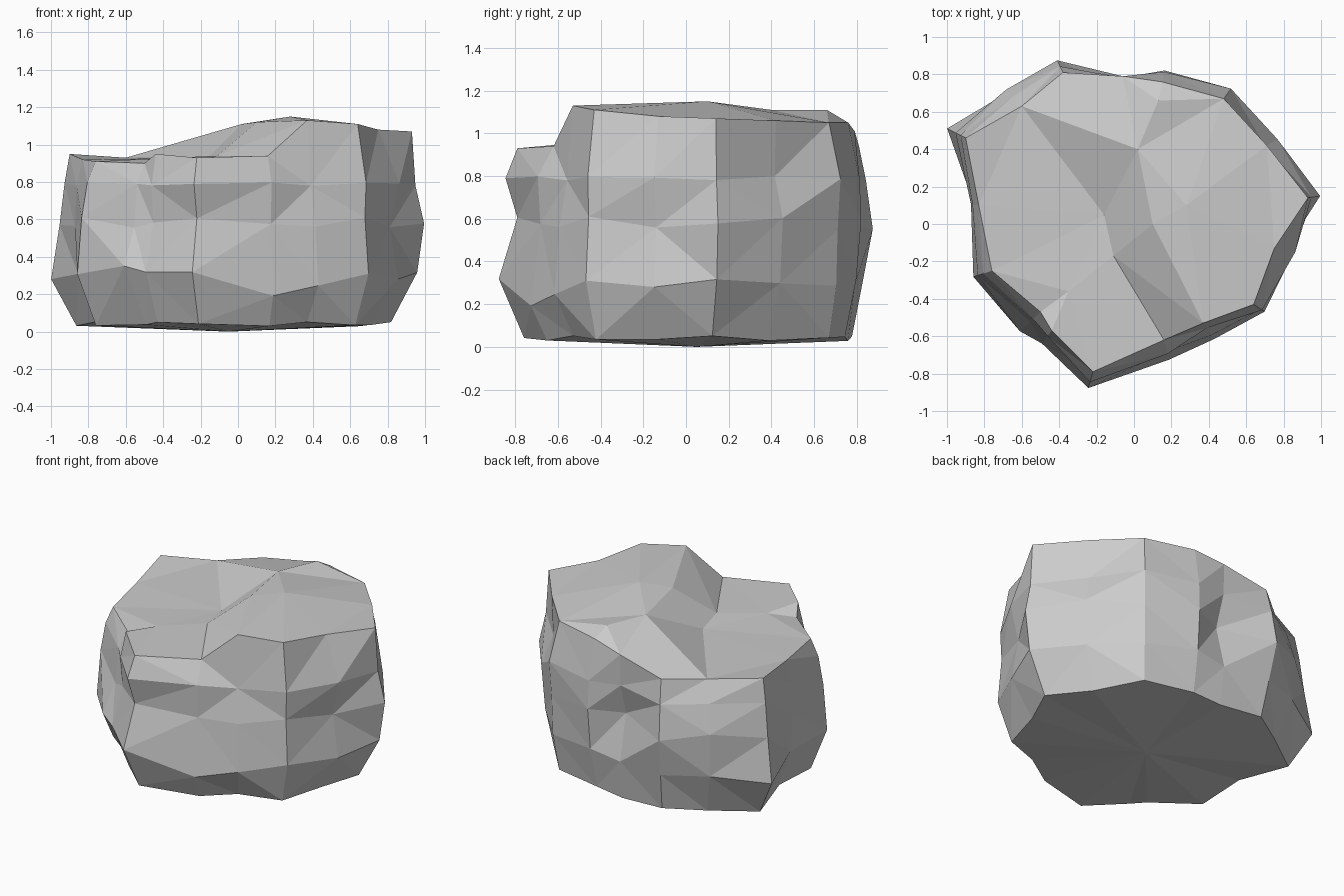
import bpy, bmesh, math
from mathutils.geometry import delaunay_2d_cdt

# Rim of the top (x, y, z) and, per column, how far each lower ring bulges
columns = [
    (-.22, -.79, .93, 1.07, 1.00, 1.11, .96),
    (.16, -.62, .94, 1.12, 1.10, 1.17, 1.05),
    (.37, -.53, 1.13, 1.05, 1.12, 1.16, 1.00),
    (.64, -.43, 1.11, 1.07, 1.06, 1.09, .98),
    (.75, -.13, 1.08, 1.15, 1.08, 1.14, .95),
    (.93, .14, 1.07, 1.02, 1.07, 1.03, .88),
    (.71, .42, 1.06, .99, 1.08, 1.05, .92),
    (.48, .67, 1.05, 1.08, 1.06, 1.05, 1.00),
    (.15, .76, 1.05, 1.07, 1.08, 1.05, .98),
    (-.06, .79, 1.01, .99, .91, 1.00, .96),
    (-.38, .81, .94, 1.04, 1.08, 1.02, .96),
    (-.60, .63, .93, 1.08, 1.14, 1.12, 1.00),
    (-.90, .46, .95, 1.03, 1.06, 1.11, .96),
    (-.83, .10, .92, 1.04, 1.05, 1.03, .92),
    (-.76, -.25, .91, 1.06, 1.10, 1.13, 1.00),
    (-.50, -.47, .90, 1.08, 1.11, 1.22, .98),
    (-.44, -.57, .95, 1.05, 1.03, 1.12, .98),
]
levels = (.79, .58, .30, .04)
ripple = (.01, .03, .02, .012)
shift = {1: -.09, 2: -.06, 15: .07}      # uneven lower ledge
n = len(columns)

bm = bmesh.new()

# Faceted sides
rings = [[bm.verts.new(c[:3]) for c in columns]]
for k, z in enumerate(levels):
    rings.append([bm.verts.new((c[0] * c[3 + k], c[1] * c[3 + k],
                                z + ripple[k] * math.sin(2.3 * i + k)
                                + (shift.get(i, 0) if k == 2 else 0)))
                  for i, c in enumerate(columns)])
for upper, lower in zip(rings, rings[1:]):
    for i in range(n):
        j = (i + 1) % n
        bm.faces.new((upper[i], lower[i], lower[j], upper[j]))

# Stepped top: high ridge points, then the foot of the slope, then the notch
inner = [(.02, .40, 1.11), (.10, 0, 1.12), (.28, .10, 1.15), (.13, .66, 1.11),
         (-.16, .05, .93), (-.11, -.17, .94), (-.35, -.36, .93)]
top = rings[0] + [bm.verts.new(p) for p in inner]
creases = [(n, n + 1), (n + 1, 2), (n + 4, 11), (n + 4, n + 5), (n + 5, 1),
           (n, 11), (n + 1, n + 5), (n, n + 3), (15, n + 6), (16, n + 6)]
result = delaunay_2d_cdt([v.co.to_2d() for v in top], creases,
                         [list(range(n))], 1, 1e-5)
for tri in result[2]:
    bm.faces.new([top[result[3][i][0]] for i in tri])

# Shallow underside
centre = bm.verts.new((-.05, .05, 0))
for i in range(n):
    bm.faces.new((rings[-1][i], centre, rings[-1][(i + 1) % n]))

bmesh.ops.triangulate(bm, faces=bm.faces[:])
bmesh.ops.recalc_face_normals(bm, faces=bm.faces[:])
mesh = bpy.data.meshes.new("rock")
bm.to_mesh(mesh)
bm.free()
rock = bpy.data.objects.new("rock", mesh)
bpy.context.collection.objects.link(rock)
